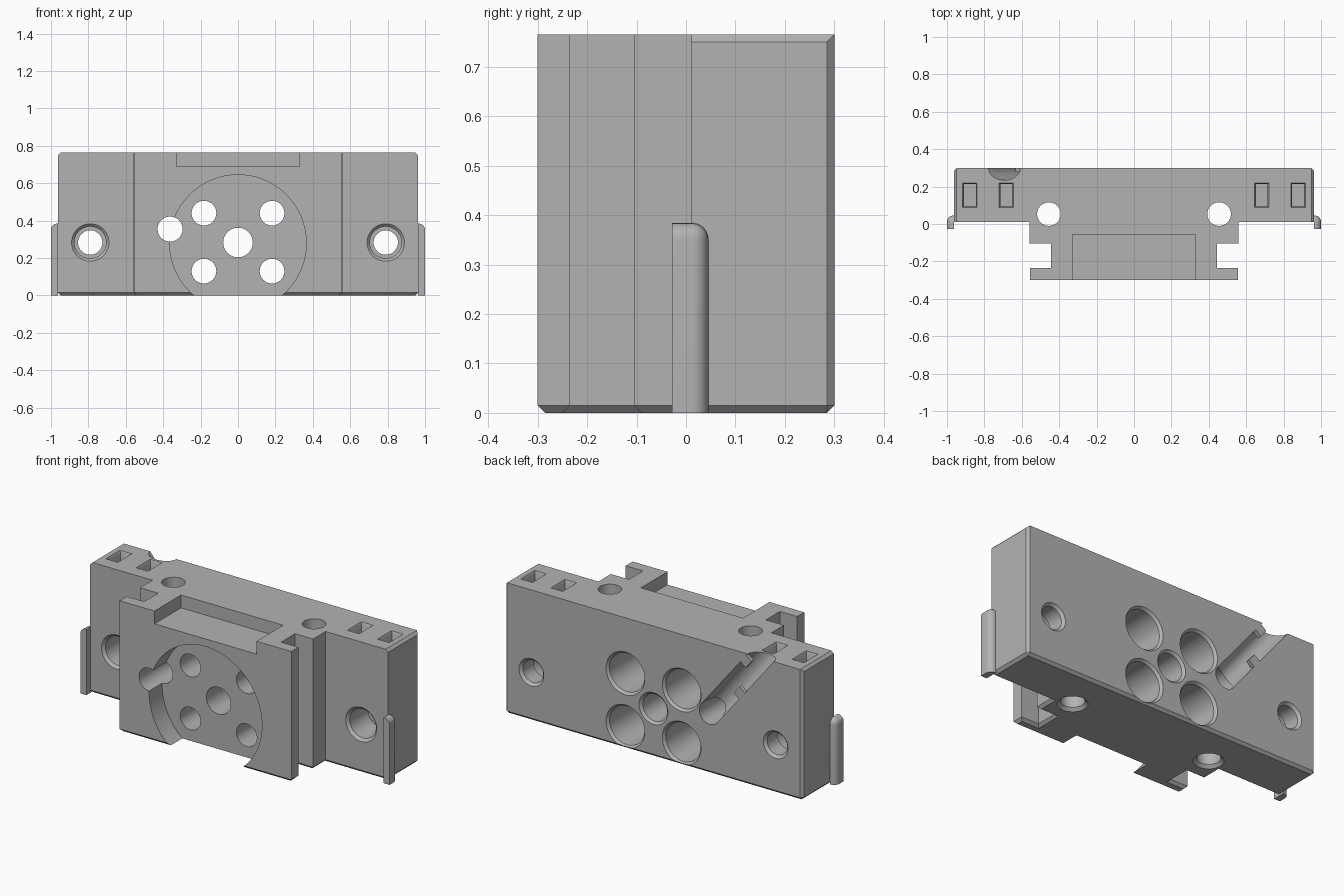
import bpy, bmesh, math
from mathutils import Matrix, Vector

if "Cube" in bpy.data.objects:
    bpy.data.objects.remove(bpy.data.objects["Cube"], do_unlink=True)

grey = bpy.data.materials.new("machined grey")
grey.use_nodes = True
grey.diffuse_color = (0.45, 0.45, 0.45, 1)
grey.node_tree.nodes["Principled BSDF"].inputs["Base Color"].default_value = (0.45, 0.45, 0.45, 1)

HEIGHT, BACK, CHAMFER = 0.765, 0.30, 0.015


def finish(bm, name):
    bmesh.ops.recalc_face_normals(bm, faces=bm.faces)
    mesh = bpy.data.meshes.new(name)
    bm.to_mesh(mesh)
    bm.free()
    mesh.materials.append(grey)
    obj = bpy.data.objects.new(name, mesh)
    bpy.context.collection.objects.link(obj)
    return obj


def box_mesh(lo, hi):
    bm = bmesh.new()
    bmesh.ops.create_cube(bm, size=1)
    for v in bm.verts:
        v.co = [l + (c + 0.5) * (h - l) for c, l, h in zip(v.co, lo, hi)]
    return bm


def turned(name, origin, direction, rings, sides=48):
    """Solid of revolution from (distance, radius) rings along a direction."""
    bm = bmesh.new()
    turn = Vector(direction).to_track_quat('Z', 'Y').to_matrix().to_4x4()
    place = Matrix.Translation(origin) @ turn
    loops = []
    for dist, rad in rings:
        loops.append([bm.verts.new(place @ Vector((rad * math.cos(a), rad * math.sin(a), dist)))
                      for a in (math.tau * i / sides for i in range(sides))])
    for low, high in zip(loops, loops[1:]):
        for i in range(sides):
            j = (i + 1) % sides
            bm.faces.new((low[i], low[j], high[j], high[i]))
    bm.faces.new(loops[0])
    bm.faces.new(loops[-1])
    return finish(bm, name)


def cut(target, cutter):
    cutter.hide_render = True
    mod = target.modifiers.new("cut", 'BOOLEAN')
    mod.operation, mod.solver, mod.object = 'DIFFERENCE', 'EXACT', cutter
    bpy.context.view_layer.objects.active = target
    bpy.ops.object.modifier_apply(modifier=mod.name)
    bpy.data.objects.remove(cutter, do_unlink=True)


# Main block: stepped T-shaped plan extruded upwards
half = [(0.963, BACK), (0.963, 0.01), (0.56, 0.01), (0.56, -0.105),
        (0.443, -0.105), (0.443, -0.235), (0.555, -0.235), (0.555, -0.30)]
plan = half + [(-x, y) for x, y in reversed(half)]
bm = bmesh.new()
base = bm.faces.new([bm.verts.new((x, y, 0)) for x, y in plan])
top = bmesh.ops.extrude_face_region(bm, geom=[base])["geom"]
bmesh.ops.translate(bm, verts=[g for g in top if isinstance(g, bmesh.types.BMVert)], vec=(0, 0, HEIGHT))
bmesh.ops.recalc_face_normals(bm, faces=bm.faces)


def wants_chamfer(edge):
    a, b = (v.co for v in edge.verts)
    at_bottom = max(a.z, b.z) < 0.001
    at_end = min(a.x * b.x, abs(a.x)) > 0.9
    return at_bottom or (at_end and (min(a.z, b.z) > 0.7 or min(a.y, b.y) > 0.29))


bmesh.ops.bevel(bm, geom=[e for e in bm.edges if wants_chamfer(e)], offset=CHAMFER,
                segments=1, affect='EDGES')
block = finish(bm, "mounting_block")

# Front round recess and top pocket
cut(block, turned("recess_cutter", (0, -0.4, 0.28), (0, 1, 0), [(0, 0.365), (0.22, 0.365)], 96))
cut(block, finish(box_mesh((-0.33, -0.4, 0.69), (0.33, -0.055, 0.9)), "pocket_cutter"))

# Four bolt holes with deep counterbores opening at the back
for x in (-0.182, 0.182):
    for z in (0.13, 0.44):
        cut(block, turned("bolt_cutter", (x, 0.32, z), (0, -1, 0),
                          [(0, 0.125), (0.02, 0.125), (0.035, 0.113), (0.32, 0.113),
                           (0.32, 0.066), (0.8, 0.066)]))

# Centre hole and cable hole
cut(block, turned("centre_cutter", (0, 0.32, 0.283), (0, -1, 0),
                  [(0, 0.093), (0.02, 0.093), (0.033, 0.079), (0.8, 0.079)]))
cable = Vector((-0.363, 0.32, 0.355))
cut(block, turned("cable_cutter", cable, (0, -1, 0), [(0, 0.067), (0.8, 0.067)]))

# Outer mounting holes, counterbored at the front and chamfered at the back
for side in (-1, 1):
    cut(block, turned("mount_cutter", (side * 0.79, -0.05, 0.283), (0, 1, 0),
                      [(0, 0.1), (0.06, 0.1), (0.075, 0.085), (0.24, 0.085), (0.24, 0.065),
                       (0.335, 0.065), (0.35, 0.08), (0.4, 0.08)]))
    # Vertical dowel holes
    cut(block, turned("dowel_cutter", (side * 0.455, 0.053, -0.05), (0, 0, 1),
                      [(0, 0.08), (0.05, 0.08), (0.067, 0.063), (0.9, 0.063)]))
    # Small rectangular slots with sloped mouths
    for x in (0.683, 0.878):
        cx = side * x
        cut(block, finish(box_mesh((cx - 0.032, 0.095, 0.6), (cx + 0.032, 0.213, 0.9)), "slot_cutter"))
        mouth = box_mesh((cx - 0.044, 0.083, HEIGHT - 0.012), (cx + 0.044, 0.225, HEIGHT + 0.012))
        for v in mouth.verts:
            if v.co.z < HEIGHT:
                v.co.x += math.copysign(0.012, cx - v.co.x)
                v.co.y += math.copysign(0.012, 0.154 - v.co.y)
        cut(block, finish(mouth, "slot_mouth_cutter"))

# Diagonal cable channel running from the cable hole to the top edge
start = Vector((cable.x, BACK, cable.z))
along = Vector((-0.33, 0, 0.41)).normalized()
across = Vector((-along.z, 0, along.x))
cut(block, turned("channel_cutter", start, along, [(0, 0.066), (0.7, 0.066)]))

# Retaining tabs over the channel
for index, (dist, side) in enumerate(((0.25, 1), (0.43, -1))):
    bm = box_mesh((-0.03, -0.022, -0.03), (0.03, 0, 0.03))
    frame = Matrix((across, (0, 1, 0), along)).transposed().to_4x4()
    bm.transform(Matrix.Translation(start + along * dist + across * side * 0.052) @ frame)
    finish(bm, "cable_tab_%d" % (index + 1))

# Rounded side rails
rails = []
for side, name in ((1, "left_rail"), (-1, "right_rail")):
    lo, hi = sorted((side * 0.962, side))
    bm = box_mesh((lo, -0.028, 0), (hi, 0.045, 0.384))

    def rounded(edge):
        outer = all(abs(v.co.x) > 0.99 for v in edge.verts)
        back = all(v.co.y > 0.04 for v in edge.verts)
        high = all(v.co.z > 0.3 for v in edge.verts)
        return outer + back + high == 2

    bmesh.ops.bevel(bm, geom=[e for e in bm.edges if rounded(e)], offset=0.033,
                    segments=6, profile=0.5, affect='EDGES')
    rails.append(finish(bm, name))

# Smooth round surfaces, keep hard edges crisp
bpy.ops.object.select_all(action='DESELECT')
for obj in [block] + rails:
    obj.select_set(True)
bpy.context.view_layer.objects.active = block
bpy.ops.object.shade_smooth_by_angle(angle=math.radians(30))
